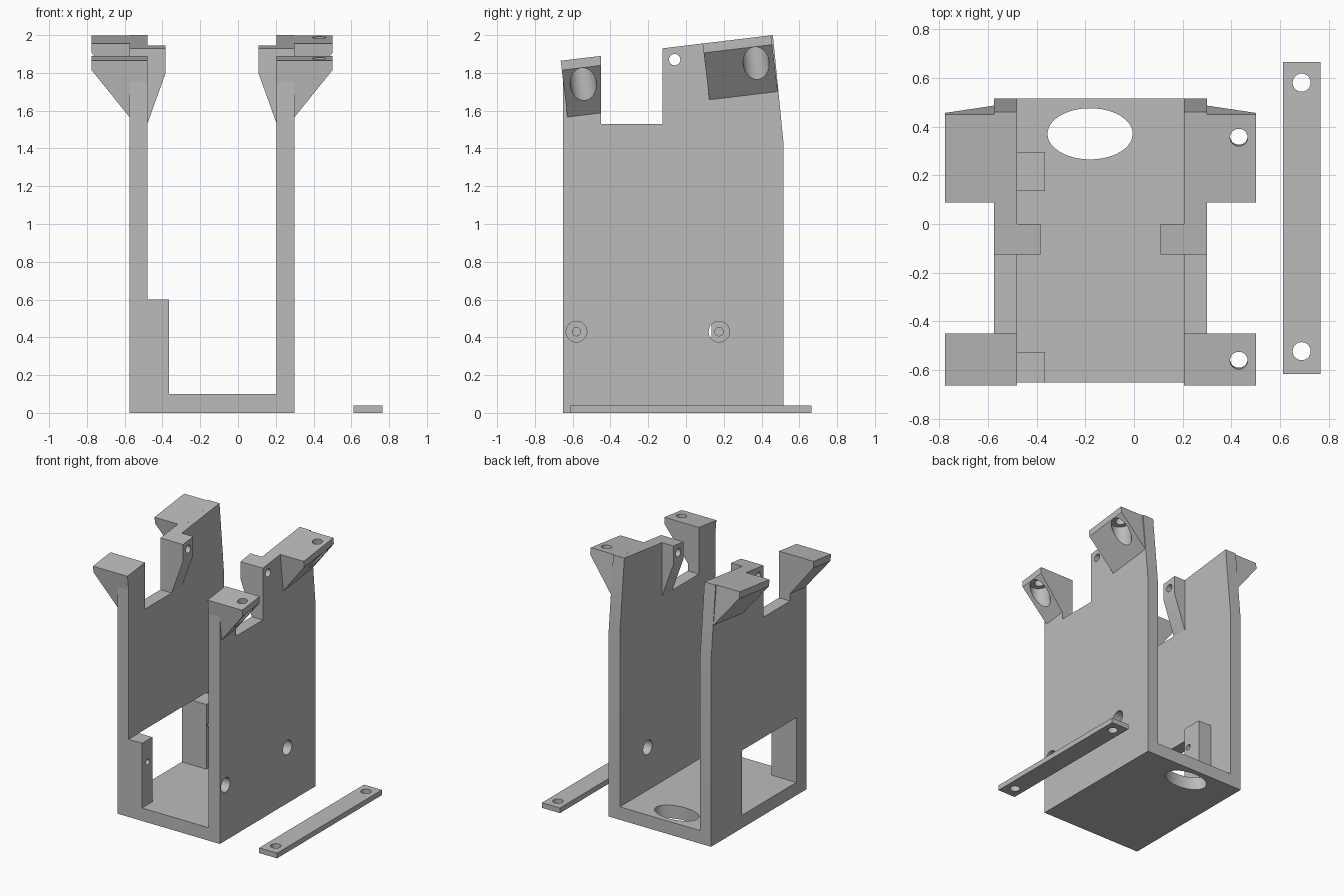
import bpy, bmesh, math
from mathutils import Matrix, Vector

if "Cube" in bpy.data.objects:
    bpy.data.objects.remove(bpy.data.objects["Cube"])

MID = -0.1375                      # mirror plane between the two side walls
TILT = math.atan(0.12)             # slope of the wall tops and mounting ears
grey = bpy.data.materials.new("light grey")
grey.diffuse_color = (0.5, 0.5, 0.5, 1)
grey.use_nodes = True
grey.node_tree.nodes["Principled BSDF"].inputs["Base Color"].default_value = grey.diffuse_color


def finish(name, bm):
    bmesh.ops.recalc_face_normals(bm, faces=bm.faces)
    me = bpy.data.meshes.new(name)
    bm.to_mesh(me)
    bm.free()
    ob = bpy.data.objects.new(name, me)
    bpy.context.collection.objects.link(ob)
    me.materials.append(grey)
    return ob


def prism(name, pts, axis, a, b, matrix=None, mirror=False):
    """Extrude a profile along x (pts are y,z) or along y (pts are x,z)."""
    bm = bmesh.new()
    vs = [bm.verts.new((a, p, q) if axis == 'x' else (p, a, q)) for p, q in pts]
    face = bm.faces.new(vs)
    new = bmesh.ops.extrude_face_region(bm, geom=[face])['geom']
    d = (b - a, 0, 0) if axis == 'x' else (0, b - a, 0)
    bmesh.ops.translate(bm, vec=d, verts=[g for g in new if isinstance(g, bmesh.types.BMVert)])
    if matrix:
        bm.transform(matrix)
    if mirror:
        flip(bm)
    return finish(name, bm)


def flip(bm):
    for v in bm.verts:
        v.co.x = 2 * MID - v.co.x


def box(name, x0, x1, y0, y1, z0, z1):
    return prism(name, [(x0, z0), (x1, z0), (x1, z1), (x0, z1)], 'y', y0, y1)


def rod(r, depth, matrix, mirror=False):
    bm = bmesh.new()
    bmesh.ops.create_cone(bm, cap_ends=True, segments=48, radius1=r, radius2=r,
                          depth=depth, matrix=matrix)
    if mirror:
        flip(bm)
    return finish("cutter", bm)


def x_rod(r, x0, x1, y, z):
    return rod(r, x1 - x0, Matrix.Translation(((x0 + x1) / 2, y, z))
               @ Matrix.Rotation(math.pi / 2, 4, 'Y'))


def cut(ob, *cutters):
    bpy.context.view_layer.objects.active = ob
    for c in cutters:
        m = ob.modifiers.new("cut", 'BOOLEAN')
        m.operation, m.solver, m.object = 'DIFFERENCE', 'EXACT', c
        bpy.ops.object.modifier_apply(modifier=m.name)
        bpy.data.objects.remove(c)


# base plate with oval opening
base = box("base_plate", -0.575, 0.30, -0.65, 0.515, 0, 0.10)
cut(base, rod(1, 1, Matrix.Translation((-0.18, 0.37, 0.05))
              @ Matrix.Diagonal((0.175, 0.105, 0.4, 1))))

# side walls with a notch in the sloping top
profile = [(-0.65, 0), (0.515, 0), (0.515, 1.44), (0.46, 2.0), (-0.125, 1.93),
           (-0.125, 1.53), (-0.45, 1.53), (-0.45, 1.89), (-0.65, 1.866)]
right = prism("right_wall", profile, 'x', 0.205, 0.30)
left = prism("left_wall", profile, 'x', 0.205, 0.30, mirror=True)
for wall in (left, right):
    cut(wall, x_rod(0.03, -1, 1, -0.06, 1.87))
cut(right, *[x_rod(0.055, 0.1, 0.4, y, 0.43) for y in (-0.58, 0.175)])
cut(left, box("cutter", -0.7, -0.4, -0.525, 0.135, 0.10, 0.60))

# screw blocks beside the window
for name, y0, y1, hy in (("front", -0.65, -0.525, -0.58), ("rear", 0.135, 0.295, 0.175)):
    block = box(name + "_screw_block", -0.50, -0.365, y0, y1, 0.05, 0.60)
    cut(block, x_rod(0.022, -0.48, -0.3, hy, 0.43))

for side, mir in (("right", False), ("left", True)):
    # inner pivot tab, its top following the wall slope
    tab = prism(side + "_pivot_tab",
                [(0.25, 1.53), (0.205, 1.53), (0.108, 1.80), (0.108, 1.93), (0.25, 1.93)],
                'y', -0.125, 0, mirror=mir)
    for v in tab.data.vertices:
        if v.co.z > 1.9:
            v.co.z += 0.12 * (v.co.y + 0.125)
    cut(tab, x_rod(0.03, -1, 1, -0.06, 1.87))

    # tilted mounting ears: plate, sloping gusset, screw hole and counterbore
    for end, corner, u0, u1, hole_y, x_in in (
            ("front", (0, -0.45, 1.89), -0.215, 0.08, -0.56, 0.205),
            ("rear", (0, 0.45, 1.999), -0.365, 0.0, 0.355, 0.25)):
        frame = Matrix.Translation(corner) @ Matrix.Rotation(TILT, 4, 'X')
        ear = prism(f"{side}_{end}_ear",
                    [(x_in, 0), (0.50, 0), (0.50, -0.05), (0.30, -0.30),
                     (x_in, -0.30 - 1.25 * (0.30 - x_in))], 'y', u0, u1, frame, mir)
        if end == "front":
            cut(ear, box("cutter", -2, 2, -0.45, 0, 1, 3))
        u = (hole_y - corner[1]) / math.cos(TILT)
        cut(ear, rod(0.036, 0.6, frame @ Matrix.Translation((0.43, u, 0)), mir),
            rod(0.069, 0.5, frame @ Matrix.Translation((0.43, u, -0.30)), mir))

# loose clamp strip
strip = box("clamp_strip", 0.612, 0.765, -0.615, 0.665, 0, 0.04)
cut(strip, *[rod(0.037, 0.2, Matrix.Translation((0.688, y, 0.02))) for y in (-0.522, 0.58)])

# smooth hole walls, crisp edges
for ob in bpy.context.scene.objects:
    ob.select_set(True)
bpy.context.view_layer.objects.active = base
bpy.ops.object.shade_smooth_by_angle(angle=math.radians(30))
